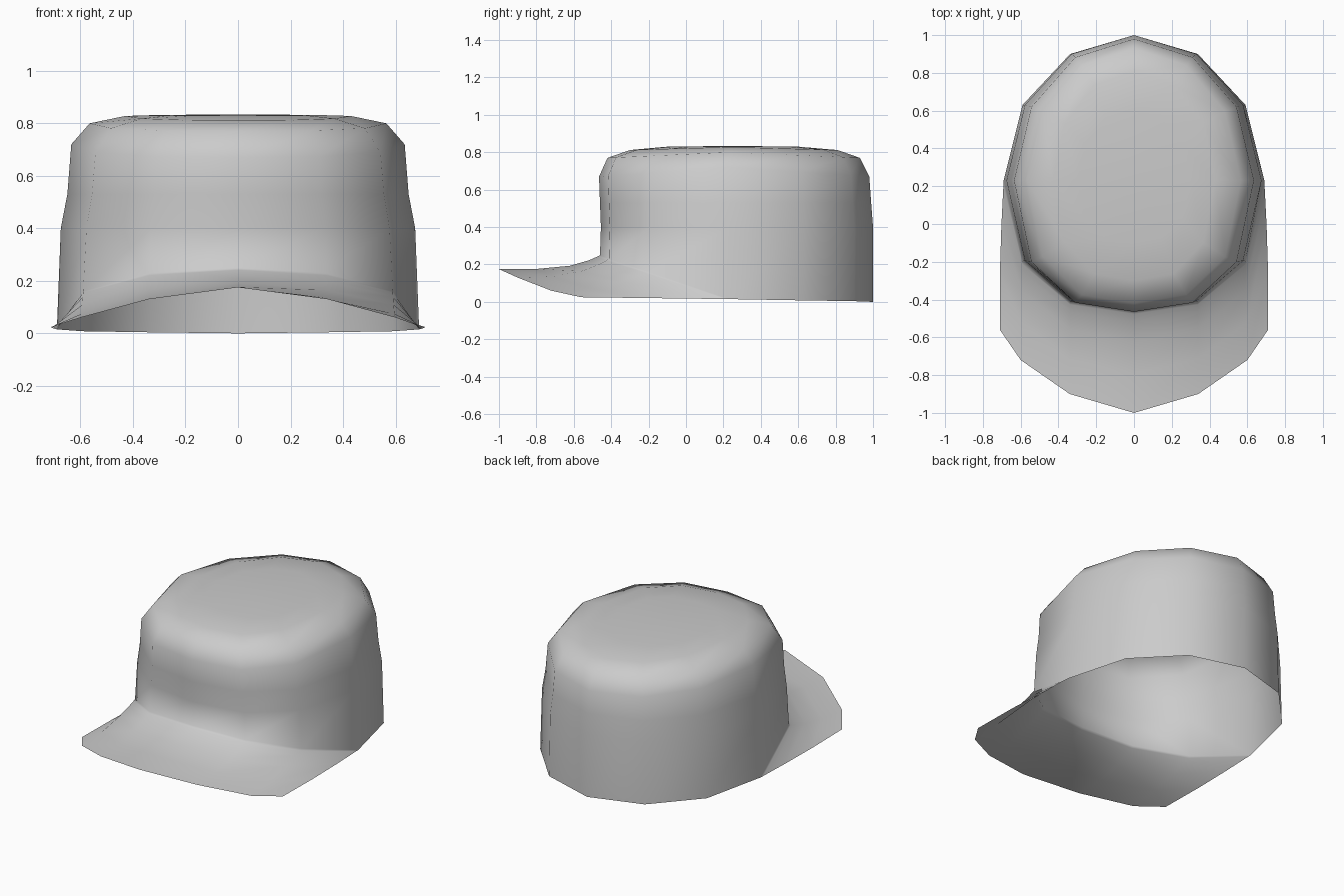
import bpy
import bmesh
from mathutils import Vector

old = bpy.data.objects.get("Cube")
if old:
    bpy.data.objects.remove(old)

grey = bpy.data.materials.new("light grey")
grey.use_nodes = True
colour = (0.6, 0.6, 0.6, 1)
grey.diffuse_color = colour
grey.node_tree.nodes["Principled BSDF"].inputs["Base Color"].default_value = colour

# Twelve columns round the head; column 0 is the front, column 6 the back
SIDE = [0, 0.49, 0.855, 1, 0.855, 0.49, 0]
ALONG = [-1, -0.93, -0.62, 0, 0.52, 0.87, 1]
BASE_Z = [0.25, 0.23, 0.16, 0.015, 0.008, 0.004, 0]
MID_Y = 0.23

# Crown rings: half width, front y, back y, height at front and back, height at side
RINGS = [
    (0.69, -0.46, 1.0, 0, 0),
    (0.675, -0.455, 1.0, 0.4, 0.4),
    (0.65, -0.46, 0.99, 0.53, 0.53),
    (0.635, -0.465, 0.98, 0.67, 0.72),
    (0.565, -0.42, 0.93, 0.77, 0.8),
    (0.43, -0.3, 0.81, 0.812, 0.828),
    (0.3, -0.1, 0.6, 0.83, 0.832),
]

# Brim edge under columns 0 to 3, and the steps from crown to edge
EDGE = [(0, -1, 0.175), (0.34, -0.9, 0.13), (0.6, -0.72, 0.06), (0.71, -0.56, 0.025)]
STEPS = [0.03, 0.11, 0.3, 0.62, 1]


def crown_point(ring, col):
    width, front, back, z_end, z_side = ring
    a = ALONG[col]
    reach = back - MID_Y if a > 0 else MID_Y - front
    z = z_side + (z_end - z_side) * abs(a) if z_end else BASE_Z[col]
    return Vector((SIDE[col] * width, MID_Y + a * reach, z))


def brim_point(col, t):
    start = crown_point(RINGS[0], col)
    edge = Vector(EDGE[col])
    p = start.lerp(edge, t)
    # Concave sweep that flattens out towards the edge
    p.z = edge.z + (start.z - edge.z) * (1 - t) ** (4 - col)
    if col == 3:
        p.x = min(0.71, start.x + 0.04 * t)
    return p


bm = bmesh.new()


def mirrored_col(i):
    return (i, 1) if i <= 6 else (12 - i, -1)


def add_vert(p, sign):
    return bm.verts.new((p.x * sign, p.y, p.z))


def bridge(lower, upper):
    for i in range(len(lower) - 1):
        bm.faces.new((lower[i], lower[i + 1], upper[i + 1], upper[i]))


# Crown
rows = []
for ring in RINGS:
    row = []
    for i in range(12):
        col, sign = mirrored_col(i)
        row.append(add_vert(crown_point(ring, col), sign))
    rows.append(row)
for low, high in zip(rows, rows[1:]):
    bridge(low + low[:1], high + high[:1])
centre = bm.verts.new((0, 0.25, 0.834))
for i in range(12):
    bm.faces.new((rows[-1][i], rows[-1][(i + 1) % 12], centre))

# Brim, swept out from the front half of the crown
inner = [rows[0][i % 12] for i in range(-3, 4)]
for t in STEPS:
    outer = [add_vert(brim_point(abs(i), t), -1 if i < 0 else 1) for i in range(-3, 4)]
    bridge(outer, inner)
    inner = outer

bmesh.ops.recalc_face_normals(bm, faces=bm.faces)
mesh = bpy.data.meshes.new("cap")
bm.to_mesh(mesh)
bm.free()
mesh.materials.append(grey)
for poly in mesh.polygons:
    poly.use_smooth = True
cap = bpy.data.objects.new("cap", mesh)
bpy.context.collection.objects.link(cap)
